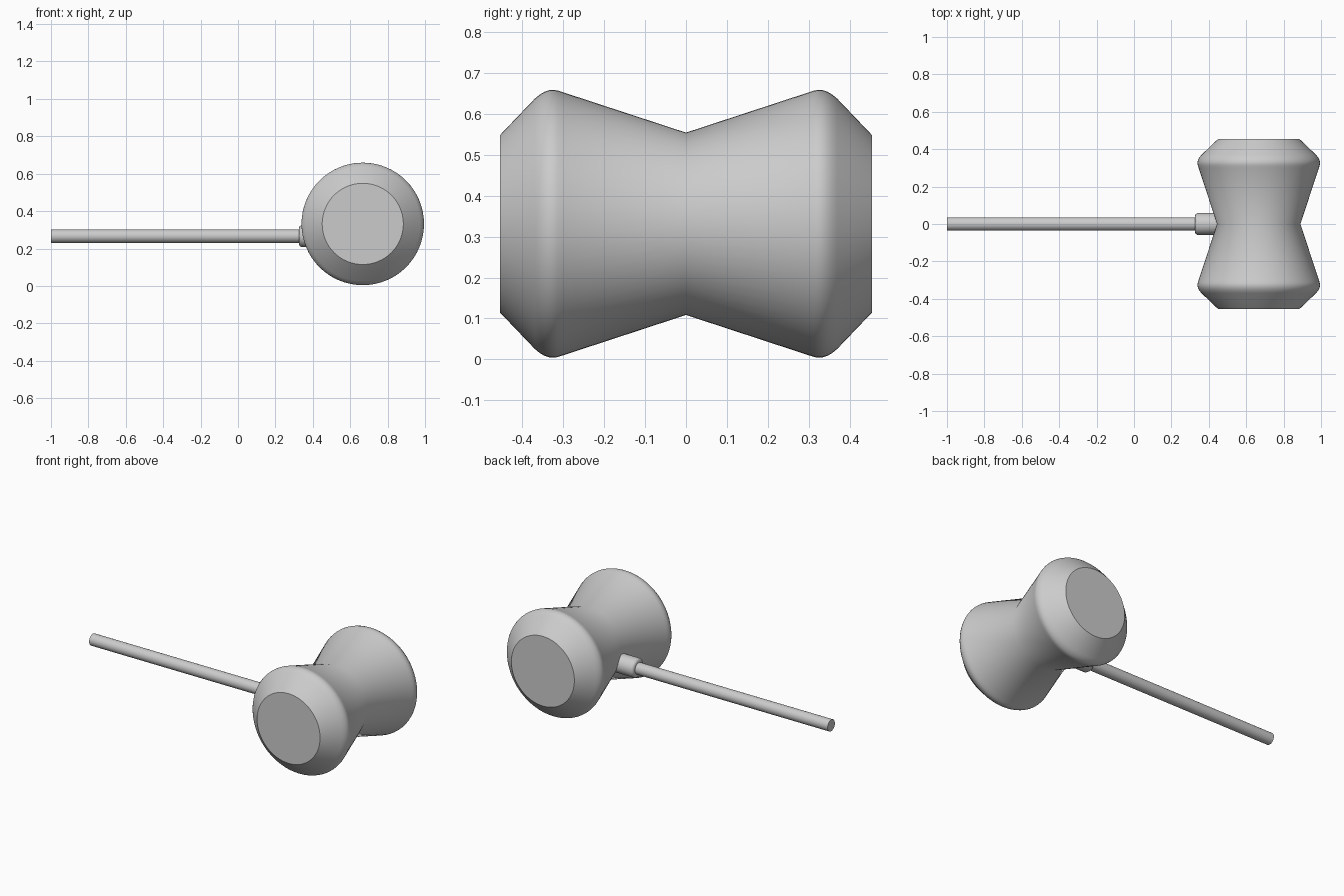
import bpy
from math import cos, sin, pi, radians
from mathutils import Vector

if "Cube" in bpy.data.objects:
    bpy.data.objects.remove(bpy.data.objects["Cube"])


def lathe(name, profile, centre, axis, sides, angle):
    """Revolve (position, radius) pairs about the 'X' or 'Y' axis and cap both ends."""
    verts, faces = [], []
    for pos, r in profile:
        for i in range(sides):
            a = 2 * pi * i / sides
            u, v = r * cos(a), r * sin(a)
            p = Vector((pos, u, v)) if axis == 'X' else Vector((v, pos, u))
            verts.append(p + Vector(centre))
    for k in range(len(profile) - 1):
        for i in range(sides):
            j = (i + 1) % sides
            a, b = k * sides, (k + 1) * sides
            faces.append((a + i, b + i, b + j, a + j)[::-1])
    faces.append(tuple(range(sides))[::-1])
    faces.append(tuple(range((len(profile) - 1) * sides, len(profile) * sides)))
    mesh = bpy.data.meshes.new(name)
    mesh.from_pydata(verts, [], faces)
    obj = bpy.data.objects.new(name, mesh)
    bpy.context.collection.objects.link(obj)
    bpy.ops.object.select_all(action='DESELECT')
    obj.select_set(True)
    bpy.context.view_layer.objects.active = obj
    bpy.ops.object.shade_smooth_by_angle(angle=radians(angle))
    return obj


# Hourglass head: half profile mirrored about the waist
half = [(0.30, 0.3215), (0.314, 0.326), (0.323, 0.3275), (0.334, 0.327),
        (0.346, 0.323), (0.358, 0.316), (0.37, 0.306), (0.455, 0.217)]
head_profile = [(-y, r) for y, r in reversed(half)] + [(0, 0.223)] + half
lathe("mallet_head", head_profile, (0.667, 0, 0.3315), 'Y', 64, 40)

# Collar where the handle meets the head, with a rounded outer edge
lathe("handle_collar", [(0.326, 0.046), (0.33, 0.053), (0.338, 0.058), (0.47, 0.058)],
      (0, 0, 0.266), 'X', 32, 50)

# Long thin handle
lathe("handle_shaft", [(-1.0, 0.036), (0.40, 0.036)], (0, 0, 0.266), 'X', 32, 40)
